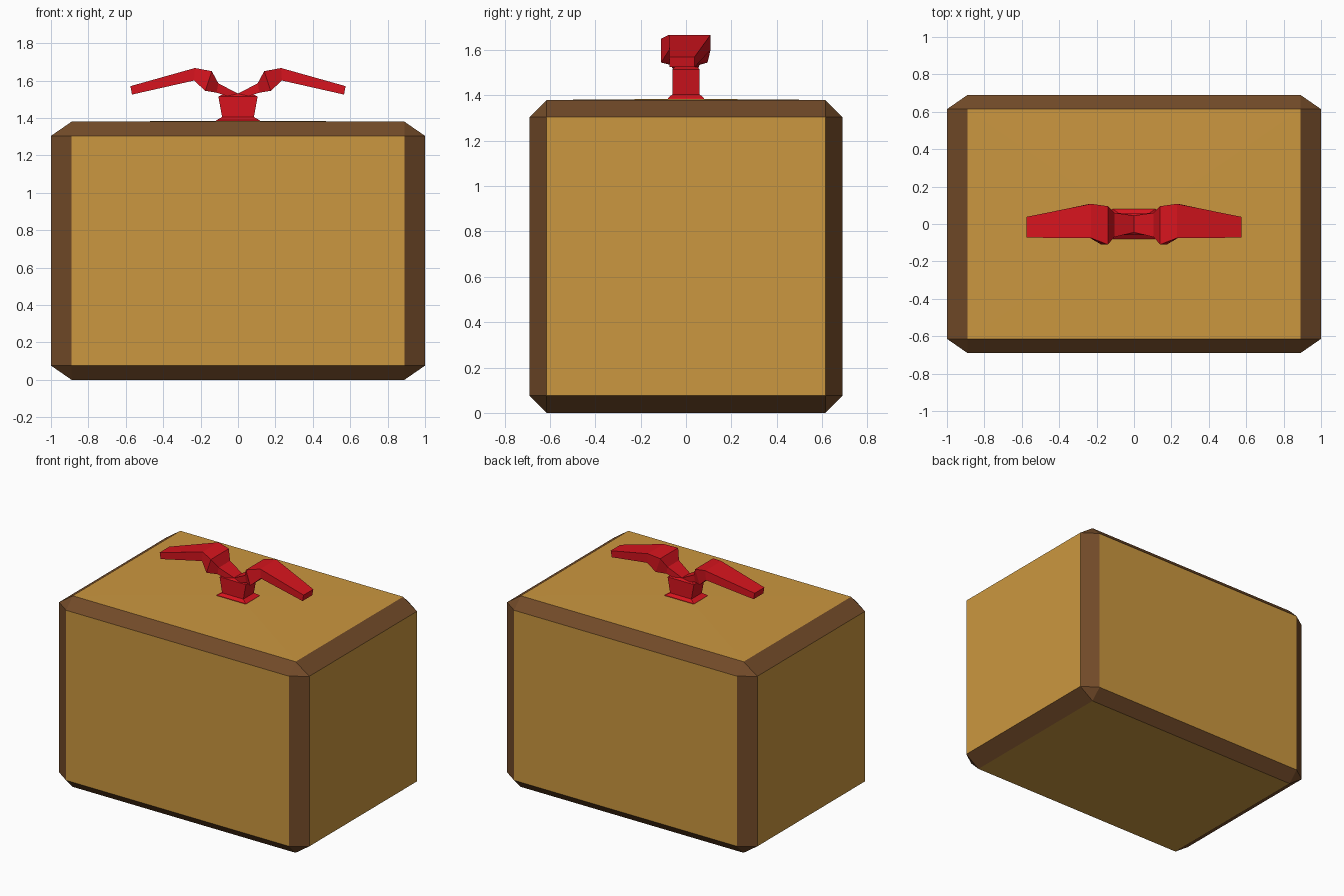
import bpy, bmesh
from mathutils import Matrix

if "Cube" in bpy.data.objects:
    bpy.data.objects.remove(bpy.data.objects["Cube"])


def material(name, rgb):
    m = bpy.data.materials.new(name)
    m.diffuse_color = (*rgb, 1)
    m.use_nodes = True
    m.node_tree.nodes["Principled BSDF"].inputs["Base Color"].default_value = m.diffuse_color
    return m


def finish(name, bm, *mats):
    bmesh.ops.recalc_face_normals(bm, faces=bm.faces[:])
    me = bpy.data.meshes.new(name)
    bm.to_mesh(me)
    bm.free()
    ob = bpy.data.objects.new(name, me)
    for m in mats:
        me.materials.append(m)
    bpy.context.collection.objects.link(ob)
    return ob


def loft(name, rings, mat):
    """Skin a closed low-poly solid through four-cornered sections."""
    bm = bmesh.new()
    loops = [[bm.verts.new(p) for p in ring] for ring in rings]
    for a, b in zip(loops, loops[1:]):
        for i in range(4):
            j = (i + 1) % 4
            bm.faces.new((a[i], a[j], b[j], b[i]))
    bm.faces.new(loops[0])
    bm.faces.new(loops[-1])
    return finish(name, bm, mat)


gold = material("gold_panel", (0.60, 0.31, 0.05))
brown = material("brown_trim", (0.17, 0.07, 0.022))
red = material("red_ribbon", (0.68, 0.007, 0.013))

# Gift box: chamfered block with gold panels and brown edge trim
bm = bmesh.new()
bmesh.ops.create_cube(bm, size=1)
bmesh.ops.bevel(bm, geom=bm.edges[:], offset=0.055, segments=1, affect='EDGES')
bmesh.ops.transform(bm, matrix=Matrix.Translation((0, 0, 0.69)) @ Matrix.Diagonal((2, 1.38, 1.38, 1)), verts=bm.verts[:])
bm.normal_update()
for f in bm.faces:
    f.material_index = 0 if max(abs(c) for c in f.normal) > 0.99 else 1
# Slightly domed lid
lid = [f for f in bm.faces if f.normal.z > 0.99]
for v in bmesh.ops.poke(bm, faces=lid)["verts"]:
    v.co.z += 0.005
finish("gift_box", bm, gold, brown)


def rect(hx, hy, z):
    return [(-hx, -hy, z), (hx, -hy, z), (hx, hy, z), (-hx, hy, z)]


# Flared foot and knot of the bow
loft("bow_knot", [rect(0.12, 0.08, 1.38), rect(0.115, 0.08, 1.388), rect(0.085, 0.06, 1.405),
                  rect(0.105, 0.06, 1.515), rect(0.07, 0.045, 1.53)], red)

# Bow wing sections: top x, top z, bottom x, bottom z, front y, back y
sections = [(0.0, 1.53, 0.0, 1.50, -0.045, 0.045),
            (0.105, 1.585, 0.115, 1.535, -0.07, 0.06),
            (0.14, 1.65, 0.175, 1.545, -0.11, 0.095),
            (0.23, 1.667, 0.235, 1.60, -0.075, 0.108),
            (0.575, 1.57, 0.567, 1.525, -0.073, 0.038)]
for side, s in (("right", 1), ("left", -1)):
    loft(f"bow_wing_{side}", [[(s * tx, f, tz), (s * tx, b, tz), (s * bx, b, bz), (s * bx, f, bz)]
                              for tx, tz, bx, bz, f, b in sections], red)
